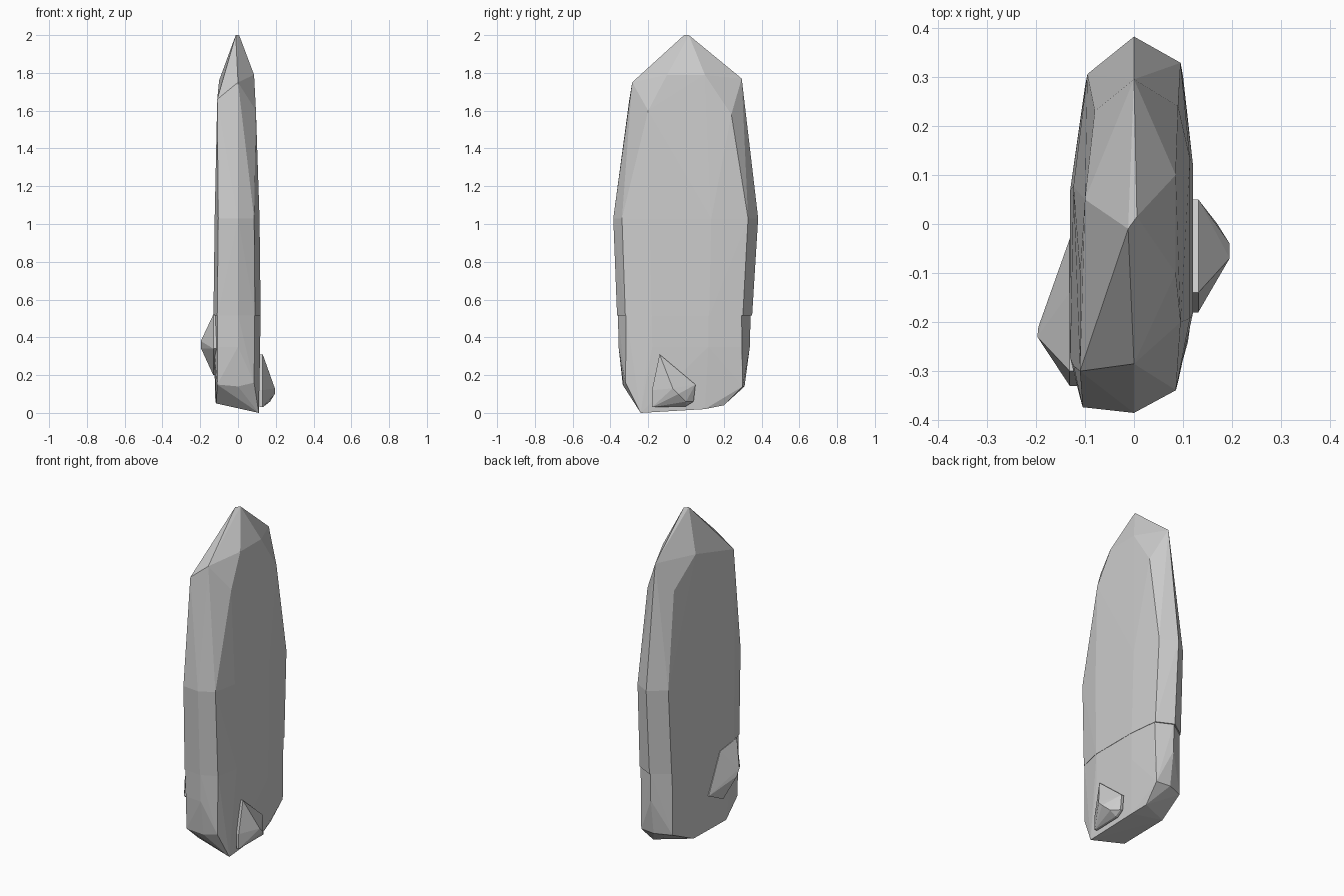
import bpy
import bmesh

cube = bpy.data.objects.get("Cube")
if cube:
    bpy.data.objects.remove(cube, do_unlink=True)

# Single plain stone colour
stone = bpy.data.materials.new("grey_stone")
stone.use_nodes = True
stone.diffuse_color = (0.6, 0.6, 0.6, 1)
shader = next(n for n in stone.node_tree.nodes if n.type == "BSDF_PRINCIPLED")
shader.inputs["Base Color"].default_value = stone.diffuse_color
shader.inputs["Roughness"].default_value = 0.8

# Uneven slab outline: x in units, y as a fraction of the front or back depth
OUTLINE = [
    (-0.11, -0.97), (0, -1), (0.09, -0.88), (0.12, -0.5), (0.12, 0.35),
    (0.1, 0.86), (0, 1), (-0.1, 0.8), (-0.13, 0.2), (-0.13, -0.75),
]


def ring(height, width, front, back):
    """Corners of the slab outline at one height."""
    return [(x * width, y * (front if y < 0 else back), height) for x, y in OUTLINE]


def faceted_stone(name, points):
    """Wrap the corner points in a flat-faced convex solid."""
    mesh = bpy.data.meshes.new(name)
    bm = bmesh.new()
    for point in points:
        bm.verts.new(point)
    bmesh.ops.convex_hull(bm, input=bm.verts[:])
    loose = [v for v in bm.verts if not v.link_faces]
    bmesh.ops.delete(bm, geom=loose, context="VERTS")
    bmesh.ops.dissolve_limit(bm, angle_limit=0.01, verts=bm.verts[:], edges=bm.edges[:])
    bmesh.ops.recalc_face_normals(bm, faces=bm.faces[:])
    bm.to_mesh(mesh)
    bm.free()
    mesh.materials.append(stone)
    obj = bpy.data.objects.new(name, mesh)
    bpy.context.collection.objects.link(obj)
    return obj


# Tall upper slab with ridged, off-centre roof
shoulders = [
    (-0.11, -0.3, 1.66), (0, -0.285, 1.75), (0.095, -0.2, 1.6),
    (0.085, -0.1, 1.79), (0.085, 0.1, 1.79), (0.09, 0.24, 1.58),
    (0, 0.295, 1.77), (-0.08, 0.23, 1.6), (-0.1, 0.05, 1.76),
    (-0.11, -0.1, 1.66),
]
peak = [(-0.012, -0.01, 2), (0.006, 0.015, 2)]
faceted_stone(
    "upper_slab",
    ring(0.515, 1, 0.365, 0.35) + ring(1.03, 0.95, 0.385, 0.382) + shoulders + peak,
)

# Short lower slab with a slanted underside
underside = [
    (0.11, -0.24, 0), (0.1, 0.1, 0.02), (0.08, 0.2, 0.04), (0, 0.31, 0.14),
    (0.09, 0.3, 0.14), (-0.1, 0.27, 0.14), (-0.12, 0.1, 0.06),
    (-0.115, -0.22, 0.05), (-0.11, -0.335, 0.15), (0, -0.33, 0.14),
    (0.085, -0.32, 0.16),
]
faceted_stone(
    "lower_slab",
    ring(0.52, 0.985, 0.36, 0.342) + ring(0.35, 0.98, 0.357, 0.338) + underside,
)


# Small shards growing out of the two broad sides
def shard(name, side, outline, tips):
    base = [(side * 0.115, y, z) for y, z in outline]
    rim = [(side * 0.131, y, z) for y, z in outline]
    faceted_stone(name, base + rim + [(side * x, y, z) for x, y, z in tips])


shard(
    "left_shard", 1,
    [(-0.14, 0.31), (0.05, 0.15), (0.04, 0.06), (0, 0.035), (-0.18, 0.03), (-0.18, 0.12)],
    [(0.195, -0.07, 0.13), (0.195, -0.04, 0.1), (0.17, 0, 0.06)],
)
shard(
    "right_shard", -1,
    [(-0.14, 0.5), (-0.3, 0.52), (-0.33, 0.34), (-0.17, 0.2), (-0.03, 0.27)],
    [(0.197, -0.23, 0.38), (0.195, -0.21, 0.34)],
)
